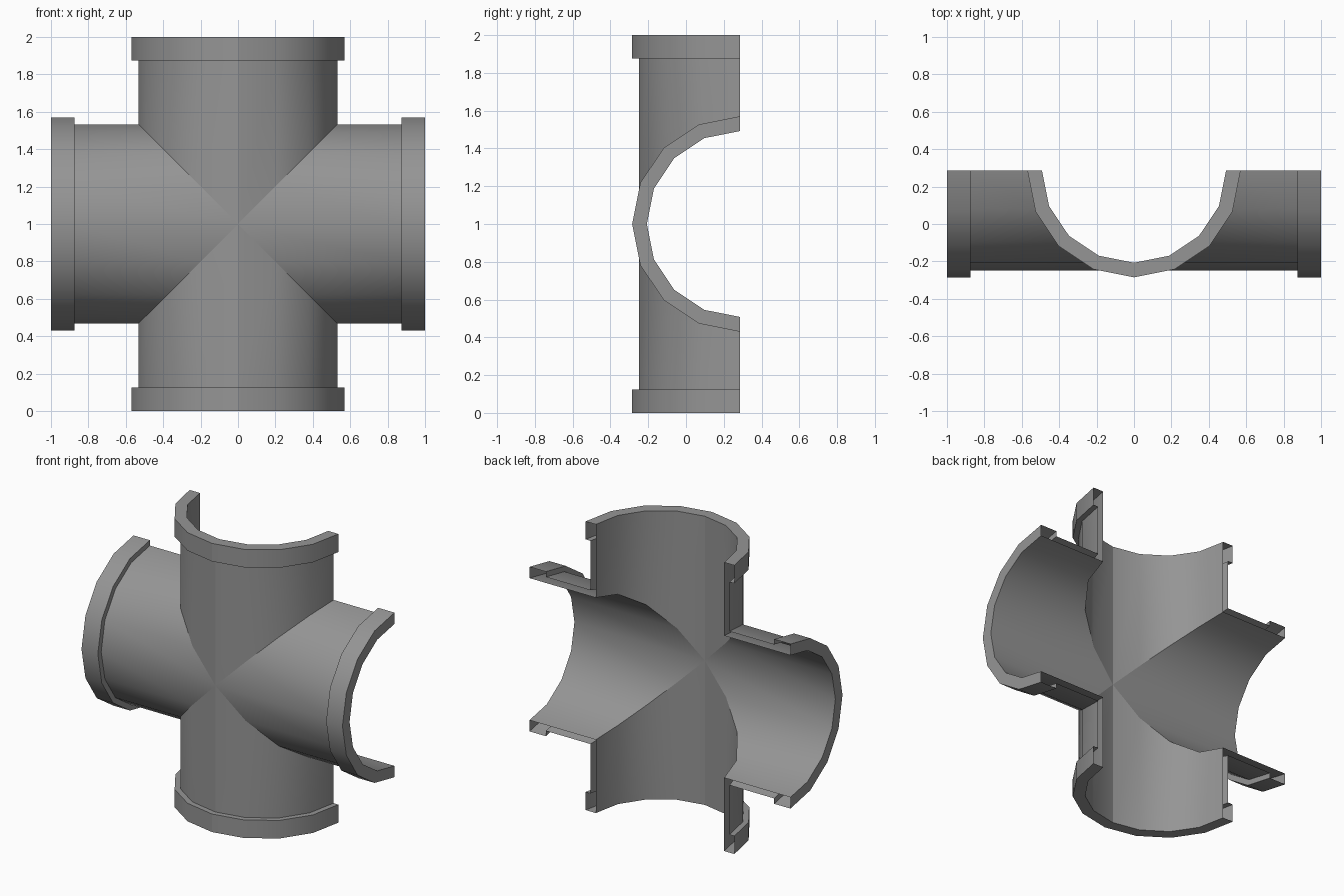
import bpy, bmesh, math
from mathutils import Vector

if "Cube" in bpy.data.objects:
    bpy.data.objects.remove(bpy.data.objects["Cube"])

BACK = 0.285          # open side of the half pipe
INNER, OUTER, RIM = 0.492, 0.533, 0.57
SEGMENTS = 8

# Wall profile: (radius, distance from centre); None = mitre on the diagonal
PROFILE = [(INNER, None), (INNER, 1.0), (RIM, 1.0),
           (RIM, 0.875), (OUTER, 0.875), (OUTER, None)]


def add_arm(bm, along, across):
    """Sweep the wall profile round half a circle to make one arm."""
    rows = []
    for i in range(SEGMENTS + 1):
        a = math.pi * (i / SEGMENTS - 0.5)
        row = []
        for r, t in PROFILE:
            side = r * math.sin(a)
            dist = abs(side) if t is None else t
            p = along * dist + across * side
            p += Vector((0, BACK - r * math.cos(a), 1))
            row.append(bm.verts.new(p))
        rows.append(row)
    for r0, r1 in zip(rows, rows[1:]):
        for j in range(len(PROFILE) - 1):
            bm.faces.new((r0[j], r0[j + 1], r1[j + 1], r1[j]))


# Four mitred half-pipe arms with end collars
bm = bmesh.new()
x, z = Vector((1, 0, 0)), Vector((0, 0, 1))
for along, across in ((x, z), (-x, -z), (z, -x), (-z, x)):
    add_arm(bm, along, across)
bmesh.ops.remove_doubles(bm, verts=bm.verts, dist=1e-4)
bmesh.ops.recalc_face_normals(bm, faces=bm.faces)

# The front-most collar faces must look outward
front = min(bm.faces, key=lambda f: f.calc_center_median().y)
if front.normal.y > 0:
    bmesh.ops.reverse_faces(bm, faces=bm.faces)

# Crisp mitre joints and crisp centre line on the upright arms
for e in bm.edges:
    mitre = all(abs(abs(v.co.x) - abs(v.co.z - 1)) < 1e-3 for v in e.verts)
    centre = all(abs(v.co.x) < 1e-3 for v in e.verts)
    if mitre or centre:
        e.smooth = False

mesh = bpy.data.meshes.new("half_pipe_cross")
bm.to_mesh(mesh)
bm.free()
obj = bpy.data.objects.new("half_pipe_cross", mesh)
bpy.context.collection.objects.link(obj)
bpy.context.view_layer.objects.active = obj
obj.select_set(True)
bpy.ops.object.shade_smooth_by_angle(angle=math.radians(30), keep_sharp_edges=True)

# Dark grey pipe
mat = bpy.data.materials.new("dark_grey")
mat.diffuse_color = (0.3, 0.3, 0.3, 1)
mat.use_nodes = True
mat.node_tree.nodes["Principled BSDF"].inputs["Base Color"].default_value = mat.diffuse_color
mesh.materials.append(mat)
